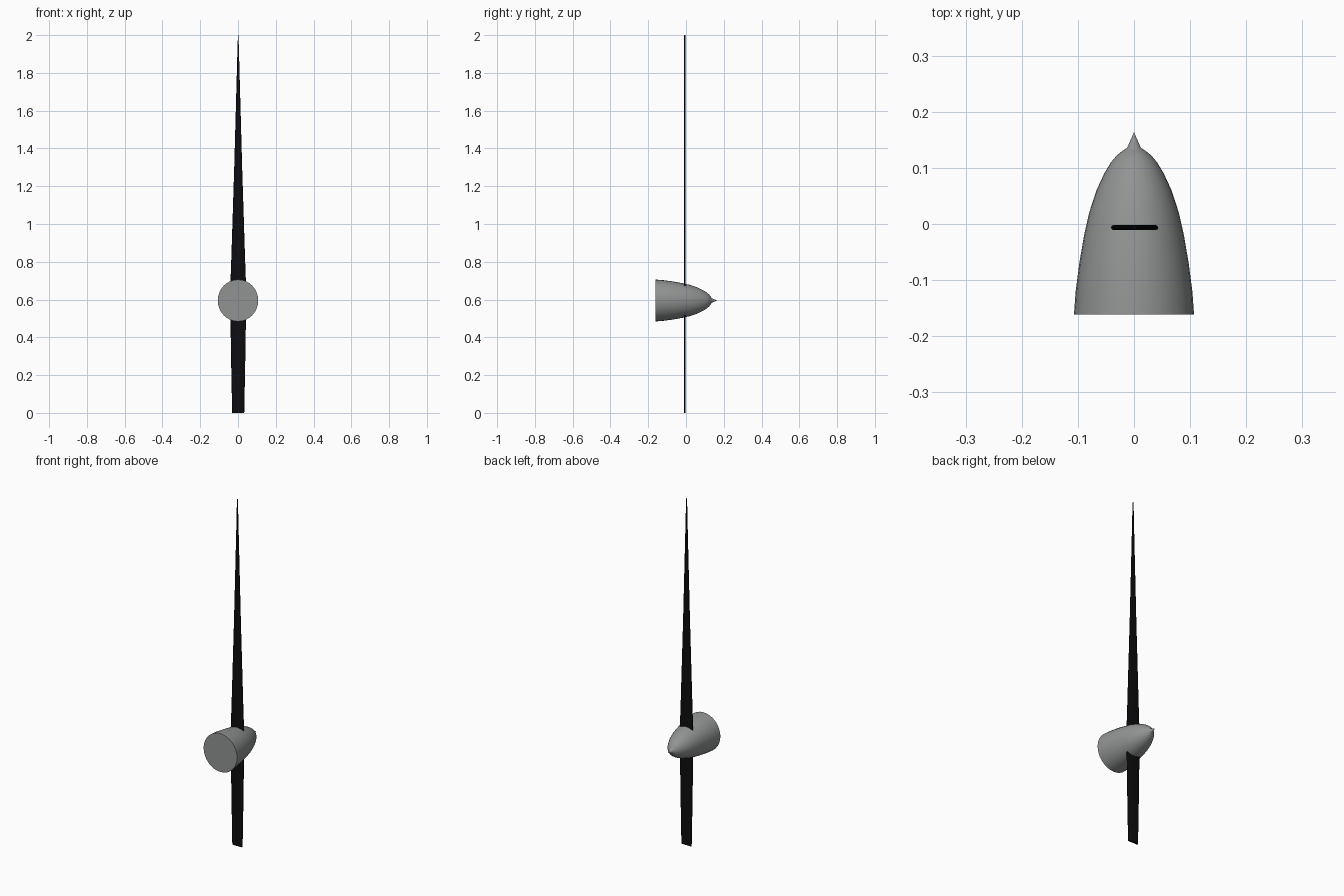
import bpy, bmesh, math

if "Cube" in bpy.data.objects:
    bpy.data.objects.remove(bpy.data.objects["Cube"])


def material(name, rgb):
    m = bpy.data.materials.new(name)
    m.diffuse_color = (*rgb, 1)
    m.use_nodes = True
    m.node_tree.nodes["Principled BSDF"].inputs["Base Color"].default_value = m.diffuse_color
    return m


def loft(name, rings, mat, angle):
    """Skin a list of equal-length vertex rings and cap both ends."""
    bm = bmesh.new()
    loops = [[bm.verts.new(p) for p in ring] for ring in rings]
    n = len(loops[0])
    for a, b in zip(loops, loops[1:]):
        for i in range(n):
            j = (i + 1) % n
            bm.faces.new((a[i], a[j], b[j], b[i]))
    bm.faces.new(loops[0])
    bm.faces.new(loops[-1])
    bmesh.ops.remove_doubles(bm, verts=bm.verts, dist=1e-6)
    bmesh.ops.recalc_face_normals(bm, faces=bm.faces)
    me = bpy.data.meshes.new(name)
    bm.to_mesh(me)
    bm.free()
    me.materials.append(mat)
    ob = bpy.data.objects.new(name, me)
    bpy.context.collection.objects.link(ob)
    bpy.ops.object.select_all(action='DESELECT')
    bpy.context.view_layer.objects.active = ob
    ob.select_set(True)
    bpy.ops.object.shade_smooth_by_angle(angle=math.radians(angle))
    return ob


black = material("blade black", (0.004, 0.004, 0.005))
grey = material("hub grey", (0.28, 0.295, 0.288))

# Spinner hub: bullet profile (y, radius) revolved around y, small pointed nose
SEG = 32
profile = [(-0.161, 0.107), (-0.12, 0.104), (-0.07, 0.0975), (-0.02, 0.089),
           (0.02, 0.080), (0.06, 0.067), (0.09, 0.053), (0.11, 0.041),
           (0.122, 0.031), (0.13, 0.021), (0.136, 0.012), (0.163, 0.0004)]
hub_rings = []
for y, r in profile:
    ring = []
    for i in range(SEG):
        a = 2 * math.pi * i / SEG
        ring.append((r * math.cos(a), y, 0.595 + r * 1.035 * math.sin(a)))
    hub_rings.append(ring)
loft("spinner_hub", hub_rings, grey, 40)

# Blade: flat strip with rounded edges, (z, half width), widest at the hub
T = 0.0045
blade_rings = []
for z, w in [(0, 0.032), (0.25, 0.037), (0.5, 0.041), (0.65, 0.0425),
             (0.8, 0.037), (1.3, 0.021), (1.9, 0.0045), (2.0, 0.0015)]:
    ring = []
    core = max(w - T, 0)
    for side in (1, -1):
        for k in range(7):
            a = math.pi * (k / 6 - 0.5)
            ring.append((0.001 + side * (core + min(T, w) * math.cos(a)),
                         -0.0065 + side * T * math.sin(a), z))
    blade_rings.append(ring)
loft("propeller_blade", blade_rings, black, 40)
